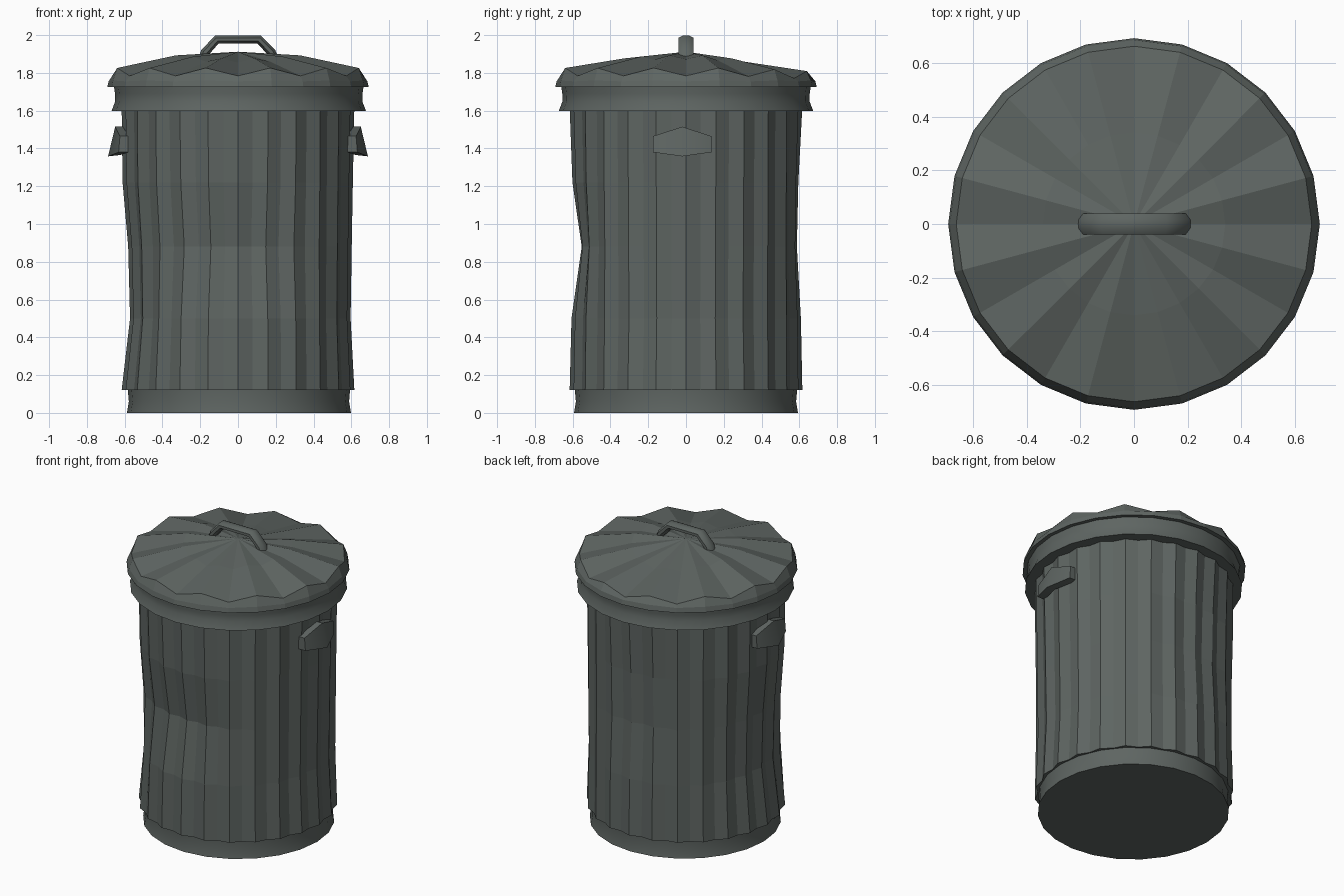
import bpy, bmesh, math
from mathutils import Vector

if "Cube" in bpy.data.objects:
    bpy.data.objects.remove(bpy.data.objects["Cube"])

metal = bpy.data.materials.new("grey green metal")
metal.diffuse_color = (0.112, 0.130, 0.122, 1)
metal.use_nodes = True
metal.node_tree.nodes["Principled BSDF"].inputs["Base Color"].default_value = metal.diffuse_color


def make(name, rings, cap_start=True, cap_end=True, smooth=None, closed=False):
    """Loft a list of equally sized vertex rings into one object."""
    bm = bmesh.new()
    vs = [[bm.verts.new(p) for p in ring] for ring in rings]
    n = len(vs[0])
    pairs = list(zip(vs, vs[1:]))
    if closed:
        pairs.append((vs[-1], vs[0]))
    for a, b in pairs:
        for i in range(n):
            j = (i + 1) % n
            bm.faces.new((a[i], a[j], b[j], b[i]))
    if not closed:
        if cap_start:
            bm.faces.new(vs[0])
        if cap_end:
            bm.faces.new(vs[-1])
    bmesh.ops.remove_doubles(bm, verts=bm.verts, dist=1e-5)
    bmesh.ops.recalc_face_normals(bm, faces=bm.faces)
    me = bpy.data.meshes.new(name)
    bm.to_mesh(me)
    bm.free()
    me.materials.append(metal)
    ob = bpy.data.objects.new(name, me)
    bpy.context.collection.objects.link(ob)
    if smooth:
        bpy.ops.object.select_all(action='DESELECT')
        ob.select_set(True)
        bpy.context.view_layer.objects.active = ob
        bpy.ops.object.shade_smooth_by_angle(angle=math.radians(smooth))
    return ob


def circle(r, z, n=24, cx=0.0):
    return [(cx + r * math.cos(math.tau * i / n), r * math.sin(math.tau * i / n), z)
            for i in range(n)]


def bump(angle, centre, width):
    """Smooth 1-to-0 falloff around a direction, in degrees."""
    d = abs((angle - centre + 180) % 360 - 180)
    return 0.5 + 0.5 * math.cos(math.pi * d / width) if d < width else 0.0


# Base ring with floor
make("base_ring", [circle(0.593, 0, cx=0.005), circle(0.583, 0.06, cx=0.005),
                   circle(0.59, 0.14, cx=0.005)], smooth=30)

# Corrugated body with dents: (direction, width, {height: depth})
dents = [
    (-95, 60, {0.5: 0.01, 0.88: 0.065, 1.22: 0.015}),
    (185, 75, {0.5: 0.045, 0.88: 0.035, 1.22: 0.005}),
    (0, 70, {0.5: 0.02, 0.88: 0.014, 1.22: 0.008}),
    (95, 45, {0.5: 0.008, 0.88: 0.03, 1.22: 0.022}),
]


def body_ring(z):
    pts = []
    for i in range(48):
        a = i * 7.5
        r = 0.616 if i % 2 == 0 else 0.596
        r -= sum(bump(a, c, w) * depth.get(z, 0) for c, w, depth in dents)
        t = math.radians(a)
        pts.append((r * math.cos(t), r * math.sin(t), z))
    return pts


make("corrugated_body", [body_ring(z) for z in (0.12, 0.5, 0.88, 1.22, 1.62)])

# Flared rim under the lid
make("body_rim", [circle(r, z, cx=0.004) for r, z in
                  ((0.58, 1.597), (0.674, 1.597), (0.654, 1.65),
                   (0.655, 1.69), (0.664, 1.75), (0.58, 1.75))], smooth=35, closed=True)


# Fluted lid: ridges and valleys alternate every 15 degrees
def lid_ring(r, ridge, valley, back_drop=0.0, front_drop=0.0):
    pts = []
    for i in range(24):
        a = i * 15
        z = ridge if i % 2 else valley
        z -= back_drop * bump(a, 90, 80) + front_drop * bump(a, 270, 80)
        t = math.radians(a)
        pts.append((r * math.cos(t), r * math.sin(t), z))
    return pts


lid = [lid_ring(0.64, 1.728, 1.728), lid_ring(0.692, 1.725, 1.725),
       lid_ring(0.685, 1.76, 1.755), lid_ring(0.662, 1.826, 1.784, 0.018),
       lid_ring(0.34, 1.893, 1.872, 0.04, 0.018), lid_ring(0.0, 1.912, 1.912)]
make("lid", lid, cap_end=False)


# Lid handle: flattened tube bent over the top
path = [Vector(p) for p in ((-0.19, 0, 1.87), (-0.175, 0, 1.908), (-0.112, 0, 1.977),
                            (0.112, 0, 1.977), (0.178, 0, 1.908), (0.193, 0, 1.87))]
rings = []
for k, p in enumerate(path):
    d_in = (p - path[max(k - 1, 0)]).normalized()
    d_out = (path[min(k + 1, len(path) - 1)] - p).normalized()
    d = (d_in + d_out).normalized()
    up = Vector((-d.z, 0, d.x))
    rings.append([p + up * (0.025 * math.sin(math.tau * (i + 0.5) / 8))
                  + Vector((0, 0.043 * math.cos(math.tau * (i + 0.5) / 8), 0))
                  for i in range(8)])
make("lid_handle", rings, smooth=50)


# Side handles: tall bar bowed out from the body
def side_handle(name, s):
    end = ((0.575, 1.465), (0.625, 1.465), (0.632, 1.38), (0.575, 1.38))
    mid = ((0.61, 1.515), (0.65, 1.515), (0.688, 1.358), (0.625, 1.365))
    sections = ((-0.175, end), (-0.02, mid), (0.135, end))
    make(name, [[(s * x, y, z) for x, z in sec] for y, sec in sections], smooth=35)


side_handle("side_handle_right", 1)
side_handle("side_handle_left", -1)
